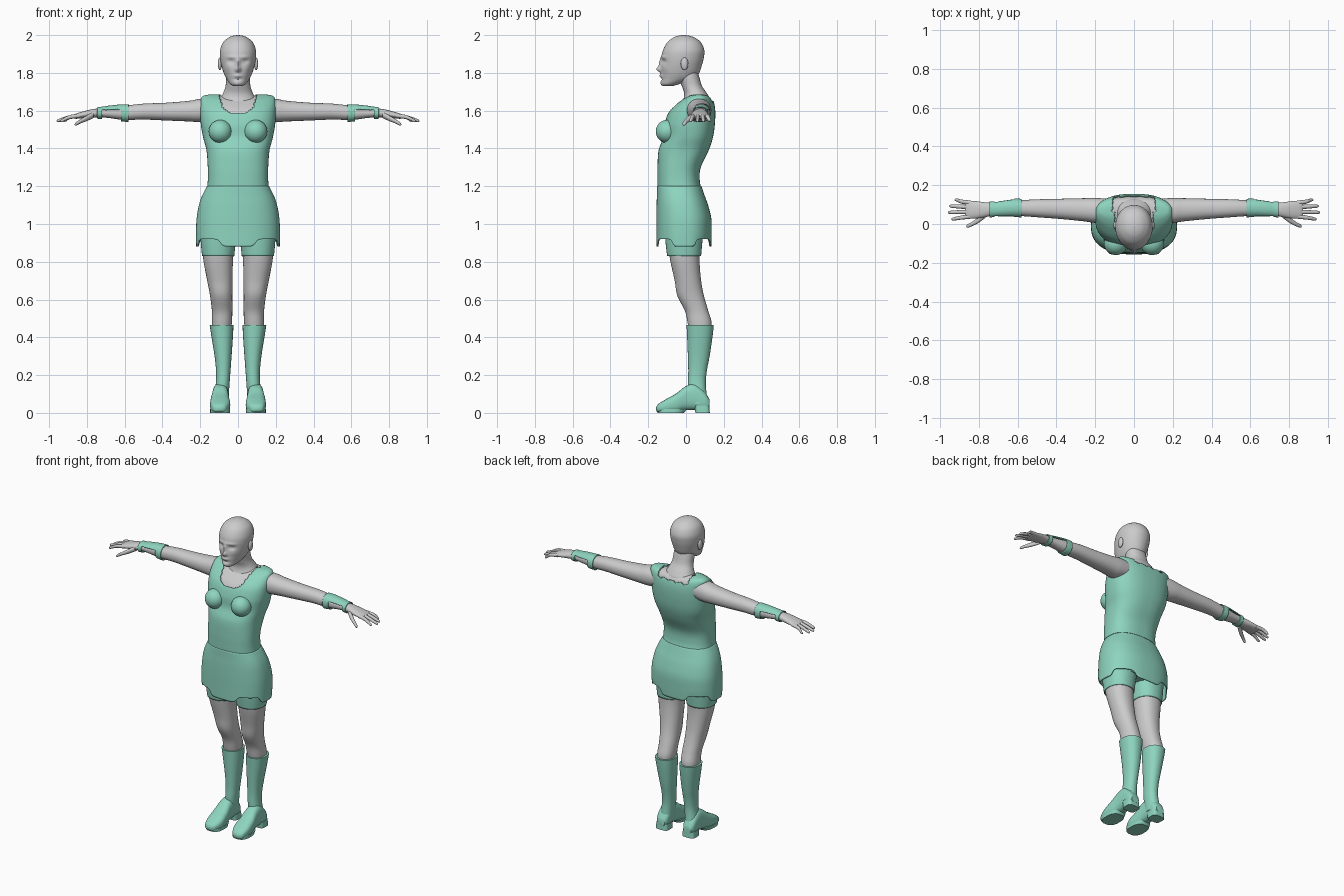
import bpy, bmesh
from math import sin, cos, pi, exp, tanh, atan2, radians

teal = bpy.data.materials.new("teal_cloth")
teal.diffuse_color = (0.27, 0.66, 0.52, 1)


def spow(v, e):
    return abs(v) ** e * (1 if v >= 0 else -1)


def spline(p0, p1, p2, p3, t):
    return [b + 0.5 * t * (c - a + t * (2*a - 5*b + 4*c - d + t * (3*(b - c) + d - a)))
            for a, b, c, d in zip(p0, p1, p2, p3)]


def finish(name, bm, mat):
    bmesh.ops.recalc_face_normals(bm, faces=bm.faces)
    me = bpy.data.meshes.new(name)
    bm.to_mesh(me)
    bm.free()
    me.shade_smooth()
    me.set_sharp_from_angle(angle=radians(50))
    if mat:
        me.materials.append(mat)
    ob = bpy.data.objects.new(name, me)
    bpy.context.collection.objects.link(ob)
    return ob


def loft(name, axis, secs, mat=None, side=1, n=40, steps=5, p=2.2, caps=True, shape=None, cut=None):
    """Rounded sections (position, a_low, a_high, b_low, b_high) swept along an axis."""
    bm = bmesh.new()
    rows = []
    for i in range(len(secs) - 1):
        quad = [secs[max(i - 1, 0)], secs[i], secs[i + 1], secs[min(i + 2, len(secs) - 1)]]
        rows += [spline(*quad, k / steps) for k in range(steps)]
    rows.append(secs[-1])
    rings = []
    for t, a0, a1, b0, b1 in rows:
        ring = []
        for k in range(n):
            th = 2 * pi * k / n
            a = (a0 + a1) / 2 + (a1 - a0) / 2 * spow(cos(th), 2 / p)
            b = (b0 + b1) / 2 + (b1 - b0) / 2 * spow(sin(th), 2 / p)
            co = {"x": (t, a, b), "y": (a, t, b), "z": (a, b, t)}[axis]
            if shape:
                co = shape(*co)
            ring.append(bm.verts.new((co[0] * side, co[1], co[2])))
        rings.append(ring)
    for r, s in zip(rings, rings[1:]):
        for k in range(n):
            j = (k + 1) % n
            bm.faces.new((r[k], r[j], s[j], s[k]))
    if caps:
        bm.faces.new(rings[0])
        bm.faces.new(rings[-1])
    if cut:
        gone = [f for f in bm.faces if cut(*[v * m for v, m in zip(f.calc_center_median(), (side, 1, 1))])]
        bmesh.ops.delete(bm, geom=gone, context="FACES")
    return finish(name, bm, mat)


def ball(name, loc, scale, mat=None):
    bm = bmesh.new()
    bmesh.ops.create_uvsphere(bm, u_segments=32, v_segments=20, radius=1)
    for v in bm.verts:
        v.co = [l + c * s for l, c, s in zip(loc, v.co, scale)]
    return finish(name, bm, mat)


def thicken(ob, t):
    m = ob.modifiers.new("thickness", "SOLIDIFY")
    m.thickness = t


# Head, with the face pushed in and out by soft bumps (x, z, width, height, amount)
BUMPS = [(0, 1.818, .014, .014, .022), (0, 1.85, .010, .028, .013), (0, 1.785, .022, .009, .008),
         (0, 1.766, .022, .006, -.005), (0, 1.745, .022, .012, .005)]
for s in (1, -1):
    BUMPS += [(s*.037, 1.86, .018, .011, -.012), (s*.036, 1.86, .012, .005, .004),
              (s*.035, 1.884, .03, .008, .005), (s*.05, 1.825, .02, .02, .004)]


def face(x, y, z):
    if y < -.04:
        fade = min(1, (-.04 - y) / .04)
        y -= fade * sum(h * exp(-((x - bx) / w)**2 - ((z - bz) / e)**2) for bx, bz, w, e, h in BUMPS)
    return x, y, z


loft("head", "z", [(1.73, -.022, .022, -.122, -.07), (1.742, -.042, .042, -.13, -.03),
                   (1.77, -.062, .062, -.132, .045), (1.80, -.076, .076, -.132, .07),
                   (1.84, -.088, .088, -.131, .084), (1.88, -.095, .095, -.129, .094),
                   (1.92, -.095, .095, -.122, .097), (1.96, -.08, .08, -.1, .08),
                   (1.985, -.053, .053, -.07, .05), (1.996, -.028, .028, -.043, .02),
                   (2.0, -.004, .004, -.016, -.006)], n=112, steps=8, p=2.05, shape=face)
loft("neck", "z", [(1.58, -.1, .1, -.055, .115), (1.65, -.1, .1, -.018, .13), (1.69, -.08, .08, -.01, .112),
                   (1.73, -.066, .066, -.022, .085), (1.78, -.064, .064, -.04, .07),
                   (1.82, -.06, .06, -.05, .06)])

# Vest and the chest skin beneath it share one set of sections
TORSO = [(1.17, -.166, .166, -.15, .086), (1.23, -.16, .16, -.151, .073), (1.3, -.16, .16, -.151, .078),
         (1.39, -.167, .167, -.145, .12), (1.46, -.185, .185, -.12, .143), (1.53, -.197, .197, -.113, .153),
         (1.6, -.201, .201, -.087, .155), (1.65, -.199, .199, -.036, .146), (1.675, -.188, .188, .005, .128),
         (1.685, -.15, .15, .035, .1), (1.687, -.02, .02, .055, .075)]


def neckline(x, y, z):
    x = abs(x)
    if y > .06:
        return x < .11 and z > 1.648 + .006 * cos(x * 110)
    return x < .1 and z > 1.588 + .004 * cos(x * 130) + .085 * (x / .1)**4


vest = loft("vest", "z", TORSO, teal, n=128, steps=10, p=2.5, caps=False, cut=neckline)
thicken(vest, .006)
loft("chest_skin", "z", [(z - .007, a + .009, b - .009, c + .008, d - .008) for z, a, b, c, d in TORSO[4:]],
     n=64, p=2.5)


# Skirt with a notched hem
def hem(x, y, z):
    if z < .96:
        th = atan2((y + .01) / .146, x / .22)
        z -= (.96 - z) / .06 * .02 * tanh(4 * (cos(4 * th) + .1))
    return x, y, z


skirt = loft("skirt", "z", [(.9, -.221, .221, -.157, .134), (.96, -.222, .222, -.157, .136),
                            (1.03, -.219, .219, -.157, .134), (1.1, -.207, .207, -.156, .117),
                            (1.15, -.19, .19, -.154, .099), (1.2, -.164, .164, -.153, .082)],
             teal, n=128, p=2.4, caps=False, shape=hem)
thicken(skirt, .006)
loft("hips", "z", [(.93, -.195, .195, -.11, .1), (1.02, -.2, .2, -.13, .115), (1.18, -.15, .15, -.13, .07)], teal)

FINGERS = [("little", .109, .925, .124), ("ring", .087, .953, .092),
           ("middle", .063, .96, .06), ("index", .039, .942, .026)]

for side, tag in ((1, "left"), (-1, "right")):
    ball(tag + "_ear", (side*.096, -.008, 1.848), (.011, .02, .033))
    ball(tag + "_bust", (side*.094, -.1, 1.49), (.061, .06, .061), teal)

    # Arm, hand and fingers
    loft(tag + "_arm", "x", [(.13, .01, .13, 1.55, 1.66), (.2, .006, .134, 1.54, 1.662),
                             (.26, .014, .133, 1.543, 1.652), (.38, .026, .13, 1.548, 1.642),
                             (.5, .035, .127, 1.553, 1.637), (.6, .042, .121, 1.551, 1.626),
                             (.69, .045, .112, 1.562, 1.614), (.74, .044, .108, 1.566, 1.612)], side=side)
    loft(tag + "_hand", "x", [(.73, .044, .108, 1.566, 1.612), (.77, .035, .112, 1.563, 1.608),
                              (.82, .028, .118, 1.56, 1.596), (.86, .029, .119, 1.557, 1.584),
                              (.872, .04, .108, 1.562, 1.576)], side=side)

    def digit(name, path):
        loft(name, "x", [(x, y - r, y + r, z - r, z + r) for x, y, z, r in path], side=side, n=16, p=2)

    for f, y0, tip, y1 in FINGERS:
        digit(f"{tag}_{f}_finger", [(.84, y0, 1.573, .0115), (.89, y0 + (y1 - y0) * .45, 1.566, .0105),
                                    (tip - .01, y1, 1.548, .008), (tip, y1, 1.545, .002)])
    digit(tag + "_thumb", [(.765, .05, 1.578, .017), (.8, .022, 1.56, .015), (.835, .0, 1.543, .011),
                           (.857, -.01, 1.53, .009), (.865, -.012, 1.526, .002)])

    # Forearm guard: plate over the top with a strap at each end
    guard = loft(tag + "_forearm_guard", "x", [(.58, .034, .13, 1.54, 1.634), (.62, .036, .13, 1.544, 1.633),
                                               (.68, .037, .122, 1.553, 1.627), (.72, .036, .117, 1.556, 1.621),
                                               (.745, .033, .116, 1.556, 1.62)],
                 teal, side, n=64, steps=8, caps=False,
                 cut=lambda x, y, z: .618 < x < .718 and z < 1.605)
    thicken(guard, .005)

    # Leg, shorts and boot
    loft(tag + "_leg", "z", [(.42, .04, .135, .02, .13), (.48, .032, .138, .008, .135),
                             (.54, .03, .138, -.006, .118), (.62, .03, .148, -.046, .095),
                             (.7, .029, .163, -.06, .08), (.8, .027, .182, -.082, .072),
                             (.88, .02, .19, -.095, .075)], side=side)
    shorts = loft(tag + "_shorts_leg", "z", [(.83, .02, .19, -.1, .08), (.9, .012, .197, -.108, .086),
                                             (.98, .0, .2, -.115, .095)], teal, side, caps=False)
    thicken(shorts, .006)
    loft(tag + "_boot_shaft", "z", [(.05, .052, .135, .015, .115), (.15, .045, .118, .01, .105),
                                    (.22, .04, .116, .012, .11), (.3, .034, .124, .01, .125),
                                    (.4, .027, .14, .006, .14), (.465, .024, .15, .003, .147)], teal, side)
    loft(tag + "_boot_foot", "y", [(-.158, .085, .113, .012, .03), (-.145, .062, .135, .003, .048),
                                   (-.1, .042, .147, 0, .076), (-.05, .044, .146, .002, .104),
                                   (0, .05, .138, .014, .142), (.05, .053, .135, .016, .152),
                                   (.1, .055, .133, .014, .11), (.125, .068, .122, .025, .07)],
         teal, side, p=2.7)
    loft(tag + "_boot_heel", "z", [(0, .052, .138, .05, .126), (.04, .054, .136, .045, .124)], teal, side, p=4)
    loft(tag + "_boot_sole", "z", [(0, .043, .147, -.15, -.01), (.02, .043, .147, -.153, .005)], teal, side, p=2.6)
